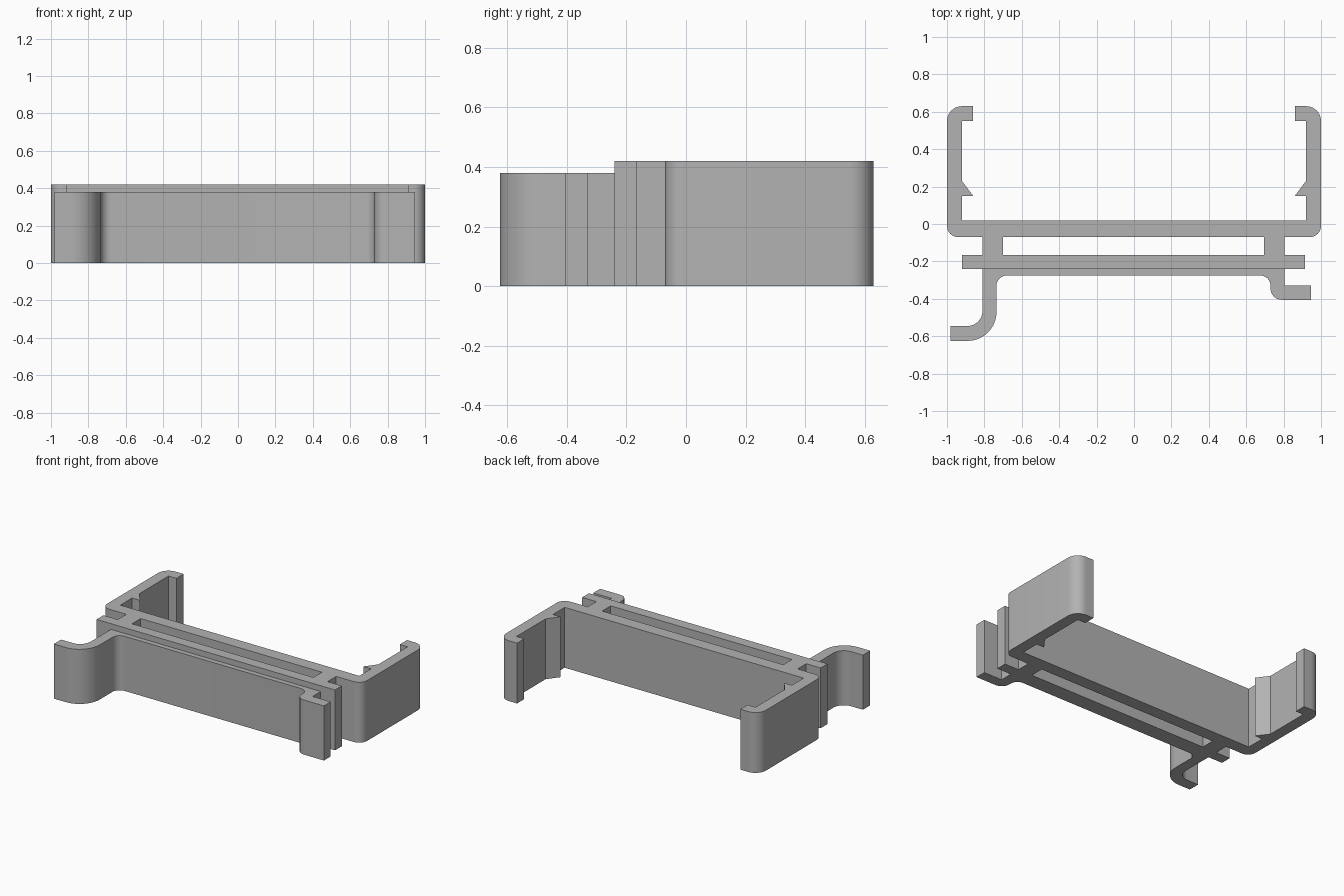
import bpy
import bmesh
from math import radians
from mathutils import Vector

TALL, LOW = 0.42, 0.38

cube = bpy.data.objects.get("Cube")
if cube:
    bpy.data.objects.remove(cube, do_unlink=True)

grey = bpy.data.materials.new("plain grey")
grey.use_nodes = True
colour = (0.45, 0.45, 0.45, 1)
grey.diffuse_color = colour
grey.node_tree.nodes["Principled BSDF"].inputs["Base Color"].default_value = colour


def rounded(corners, steps=10):
    """Turn (x, y) or (x, y, radius) corners into an outline with true arcs."""
    outline = []
    for i, corner in enumerate(corners):
        p = Vector(corner[:2])
        if len(corner) == 2:
            outline.append(p)
            continue
        r = corner[2]
        a = (Vector(corners[i - 1][:2]) - p).normalized()
        b = (Vector(corners[(i + 1) % len(corners)][:2]) - p).normalized()
        centre = p + (a + b) * r
        for k in range(steps + 1):
            t = radians(90 * k / steps)
            from math import sin, cos
            outline.append(centre - b * r * cos(t) - a * r * sin(t))
    return outline


def extrude(name, corners, height):
    """Extrude a flat outline upward from the ground."""
    bm = bmesh.new()
    face = bm.faces.new([bm.verts.new((p.x, p.y, 0)) for p in rounded(corners)])
    top = bmesh.ops.extrude_face_region(bm, geom=[face])["geom"]
    bmesh.ops.translate(bm, vec=(0, 0, height),
                        verts=[v for v in top if isinstance(v, bmesh.types.BMVert)])
    bmesh.ops.recalc_face_normals(bm, faces=bm.faces)
    mesh = bpy.data.meshes.new(name)
    bm.to_mesh(mesh)
    bm.free()
    mesh.materials.append(grey)
    obj = bpy.data.objects.new(name, mesh)
    bpy.context.collection.objects.link(obj)
    bpy.ops.object.select_all(action="DESELECT")
    obj.select_set(True)
    bpy.context.view_layer.objects.active = obj
    bpy.ops.object.shade_smooth_by_angle(angle=radians(30))
    return obj


def box(name, x0, x1, y0, y1, height):
    return extrude(name, [(x0, y0), (x1, y0), (x1, y1), (x0, y1)], height)


# Channel with hooked arms and inner barbs, mirrored from its left half
half = [(1, -0.07, 0.06), (1, 0.63, 0.08), (0.86, 0.63), (0.86, 0.55),
        (0.92, 0.55), (0.92, 0.23), (0.86, 0.15), (0.92, 0.15), (0.92, 0.02)]
extrude("channel", half + [(-c[0], *c[1:]) for c in reversed(half)], TALL)

# Two posts joining the channel to the cross rail
for side, x in (("right", -0.755), ("left", 0.75)):
    box(side + "_post", x - 0.055, x + 0.055, -0.165, -0.07, TALL)
box("cross_rail", -0.92, 0.915, -0.24, -0.165, TALL)

# Lower front clip: long curved leg on one end, short foot on the other
extrude("front_clip", [
    (-0.81, -0.24), (0.805, -0.24), (0.805, -0.33), (0.945, -0.33),
    (0.945, -0.405), (0.73, -0.405, 0.06), (0.73, -0.275, 0.055),
    (-0.735, -0.275, 0.055), (-0.735, -0.625, 0.155), (-0.98, -0.625),
    (-0.98, -0.545), (-0.81, -0.545, 0.08)], LOW)
